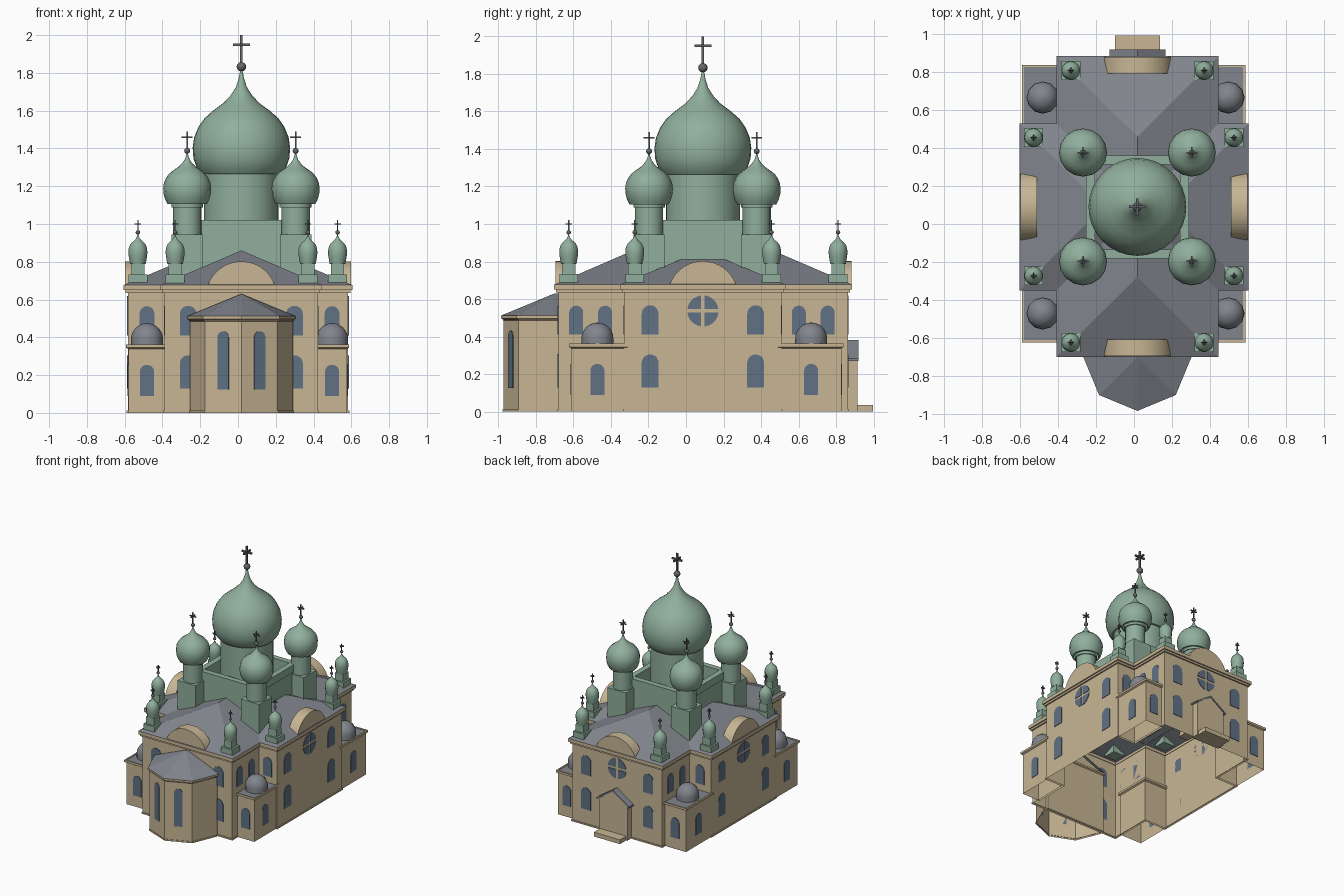
import bpy, bmesh
from math import sin, cos, pi, radians, asin
from mathutils import Vector

if "Cube" in bpy.data.objects:
    bpy.data.objects.remove(bpy.data.objects["Cube"])

CX, CY = 0.018, 0.09          # centre of the plan


def material(name, rgb):
    m = bpy.data.materials.new(name)
    m.use_nodes = True
    m.diffuse_color = (*rgb, 1)
    m.node_tree.nodes["Principled BSDF"].inputs["Base Color"].default_value = (*rgb, 1)
    return m


PLASTER = material("sand plaster", (0.58, 0.47, 0.30))
SLATE = material("grey slate", (0.22, 0.235, 0.265))
COPPER = material("green copper", (0.28, 0.43, 0.335))
GLASS = material("blue glass", (0.115, 0.165, 0.235))
METAL = material("dark metal", (0.13, 0.135, 0.15))


def mesh_object(name, verts, faces, mat, smooth=False, solid=True):
    me = bpy.data.meshes.new(name)
    me.from_pydata([tuple(v) for v in verts], [], faces)
    bm = bmesh.new()
    bm.from_mesh(me)
    if solid:
        bmesh.ops.recalc_face_normals(bm, faces=bm.faces)
    bm.to_mesh(me)
    bm.free()
    me.materials.append(mat)
    if smooth:
        for p in me.polygons:
            p.use_smooth = True
        me.set_sharp_from_angle(angle=radians(35))
    ob = bpy.data.objects.new(name, me)
    bpy.context.collection.objects.link(ob)
    return ob


def strip(rings, n):
    """Quads joining successive rings of n points."""
    return [(r * n + i, r * n + (i + 1) % n, (r + 1) * n + (i + 1) % n, (r + 1) * n + i)
            for r in range(rings - 1) for i in range(n)]


def loft(name, outline, profile, mat):
    """Sweep a profile of (offset, z) round a counter-clockwise outline."""
    pts = [Vector(p) for p in outline]
    n, verts = len(pts), []
    for off, z in profile:
        for i, p in enumerate(pts):
            d1, d2 = (p - pts[i - 1]).normalized(), (pts[(i + 1) % n] - p).normalized()
            n1, n2 = Vector((d1.y, -d1.x)), Vector((d2.y, -d2.x))
            q = p + (n1 + n2) * off / (1 + n1.dot(n2))
            verts.append((q.x, q.y, z))
    return mesh_object(name, verts, strip(len(profile), n), mat, solid=False)


def lathe(name, profile, x, y, mat, seg=16):
    verts = [(x + r * cos(2 * pi * i / seg), y + r * sin(2 * pi * i / seg), z)
             for r, z in profile for i in range(seg)]
    return mesh_object(name, verts, strip(len(profile), seg), mat, smooth=True, solid=False)


def plate(name, shape, x, y, angle, depth, mat):
    """Extrude an upright (u, z) shape outwards in the given direction."""
    a = radians(angle)
    n = len(shape)
    verts = [(x - u * sin(a) + d * cos(a), y + u * cos(a) + d * sin(a), z)
             for d in (0, depth) for u, z in shape]
    faces = strip(2, n) + [tuple(range(n)), tuple(range(n, 2 * n))]
    return mesh_object(name, verts, faces, mat)


def box(name, x, y, hx, hy, z0, z1, mat):
    return loft_box(name, rect(x - hx, x + hx, y - hy, y + hy), z0, z1, mat)


def loft_box(name, outline, z0, z1, mat):
    n = len(outline)
    verts = [(px, py, z) for z in (z0, z1) for px, py in outline]
    return mesh_object(name, verts, strip(2, n) + [tuple(range(n)), tuple(range(n, 2 * n))], mat)


def rect(x0, x1, y0, y1):
    return [(x0, y0), (x1, y0), (x1, y1), (x0, y1)]


def window(x, y, angle, w, z0, z1):
    r = w / 2
    arc = [(r * cos(pi * i / 10), z1 - r + r * sin(pi * i / 10)) for i in range(11)]
    plate("arched_window", [(-r, z0), (r, z0)] + arc, x, y, angle, 0.004, GLASS)


# Cross-shaped walls with cornice, open underneath
AX, BX = (-0.583, 0.583), (-0.388, 0.423)     # long and short arm in x
AY, BY = (-0.68, 0.863), (-0.33, 0.508)       # long and short arm in y
cross_plan = [(BX[0], AY[0]), (BX[1], AY[0]), (BX[1], BY[0]), (AX[1], BY[0]),
              (AX[1], BY[1]), (BX[1], BY[1]), (BX[1], AY[1]), (BX[0], AY[1]),
              (BX[0], BY[1]), (AX[0], BY[1]), (AX[0], BY[0]), (BX[0], BY[0])]
loft("main_walls", cross_plan,
     [(0.006, 0), (0.006, 0.012), (0, 0.012), (0, 0.635), (0.012, 0.635),
      (0.012, 0.65), (0.022, 0.65), (0.022, 0.677)], PLASTER)


# Hipped roofs over both arms
def hip_roof(name, x0, x1, y0, y1, ridge):
    verts = [(px, py, 0.677) for px, py in rect(x0, x1, y0, y1)] + [(*p, 0.86) for p in ridge]
    if x1 - x0 < y1 - y0:
        faces = [(0, 1, 4), (1, 2, 5, 4), (2, 3, 5), (3, 0, 4, 5)]
    else:
        faces = [(0, 1, 5, 4), (1, 2, 5), (2, 3, 4, 5), (3, 0, 4)]
    mesh_object(name, verts, faces, SLATE, solid=False)


hip_roof("long_roof", -0.41, 0.445, -0.702, 0.885, [(CX, -0.28), (CX, 0.46)])
hip_roof("cross_roof", -0.605, 0.605, -0.352, 0.53, [(-0.165, CY), (0.165, CY)])

# Round gables at the four eaves
arc = [(0.187 * cos(radians(t)), 0.615 + 0.187 * sin(radians(t))) for t in range(16, 165, 4)]
for x, y, a in ((CX, -0.61, -90), (CX, 0.795, 90), (-0.513, CY, 180), (0.513, CY, 0)):
    plate("round_gable", arc, x, y, a, 0.086, PLASTER)

# Low corner chapels with little domes
for sx in (-1, 1):
    for y0, y1, dy in ((-0.612, -0.32, -0.472), (0.498, 0.828, 0.667)):
        x0, x1 = (-0.58, BX[0] + 0.01) if sx < 0 else (BX[1] - 0.01, 0.576)
        plan = rect(x0, x1, y0, y1)
        loft("chapel_walls", plan,
             [(0, 0), (0, 0.338), (0.012, 0.345), (0.012, 0.362), (0, 0.362), (0, 0.35)], PLASTER)
        loft_box("chapel_roof", plan, 0.35, 0.357, SLATE)
        dx = -0.482 if sx < 0 else 0.498
        dome = [(0.085, 0.355)] + [(0.085 * cos(pi * i / 12), 0.39 + 0.085 * sin(pi * i / 12))
                                   for i in range(7)]
        lathe("chapel_dome", dome, dx, dy, SLATE, 12)
        end, arm = ((y0, BY[0]) if dy < 0 else (y1, BY[1]))
        face = -90 if dy < 0 else 90
        window(dx, end, face, 0.075, 0.09, 0.255)
        window(x0 if sx < 0 else x1, dy, 180 if sx < 0 else 0, 0.075, 0.09, 0.255)
        window(dx, arm, face, 0.078, 0.41, 0.565)
        for wy in ((-0.585, -0.431) if dy < 0 else (0.601, 0.755)):
            window(BX[0] if sx < 0 else BX[1], wy, 180 if sx < 0 else 0, 0.075, 0.41, 0.565)

# Arched windows on the four main fronts
for s in (-0.281, 0.281):
    for z0, z1 in ((0.128, 0.305), (0.41, 0.567)):
        window(CX + s, AY[0], -90, 0.09, z0, z1)
        window(CX + s, AY[1], 90, 0.09, z0, z1)
        window(AX[0], CY + s, 180, 0.09, z0, z1)
        window(AX[1], CY + s, 0, 0.09, z0, z1)

# Rose windows in four quarters
g, r = 0.009, 0.083
lo = asin(g / r)
sector = [(g, g)] + [(r * cos(t), r * sin(t))
                     for t in (lo + (pi / 2 - 2 * lo) * i / 8 for i in range(9))]
for x, y, a in ((CX, AY[1], 90), (AX[0], CY, 180), (AX[1], CY, 0)):
    for su in (-1, 1):
        for sz in (-1, 1):
            plate("rose_window", [(su * u, 0.537 + sz * z) for u, z in sector], x, y, a, 0.004, GLASS)

# Half-octagon apse at the front
AP = -0.7


def half_octagon(rad):
    ring = [(CX + rad * cos(pi + i * pi / 4), AP + rad * sin(pi + i * pi / 4)) for i in range(5)]
    return ring + [(CX + rad, AP + 0.04), (CX - rad, AP + 0.04)]


loft("apse_walls", half_octagon(0.272),
     [(0.004, 0), (0.004, 0.012), (0, 0.012), (0, 0.485), (0.007, 0.492)], PLASTER)
loft("apse_eave", half_octagon(0.286), [(-0.015, 0.492), (0, 0.497), (0, 0.512)], PLASTER)
eave = half_octagon(0.286)
mesh_object("apse_roof", [(*p, 0.512) for p in eave] + [(CX, AP, 0.63), (CX, AP + 0.04, 0.63)],
            [(i, i + 1, 7) for i in range(4)] + [(4, 5, 8, 7), (6, 0, 7, 8)], SLATE, solid=False)
for a in (-112.5, -67.5):
    d = 0.272 * cos(pi / 8)
    window(CX + d * cos(radians(a)), AP + d * sin(radians(a)), a, 0.064, 0.125, 0.432)

# Gabled porch and step at the back
plate("porch", [(-0.128, 0), (0.128, 0), (0.128, 0.28), (0, 0.37), (-0.128, 0.28)],
      CX, 0.85, 90, 0.065, PLASTER)
plate("porch_roof", [(-0.147, 0.27), (0, 0.367), (0.147, 0.27), (0.147, 0.283), (0, 0.381),
                     (-0.147, 0.283)], CX, 0.85, 90, 0.07, SLATE)
box("porch_step", CX, 0.95, 0.118, 0.045, 0, 0.035, PLASTER)


# Onion dome topped by a ball and a four-way cross
ONION = [(0, 0.72), (0, 0.82), (0.06, 0.92), (0.15, 0.985), (0.25, 1), (0.35, 0.97), (0.45, 0.88),
         (0.53, 0.76), (0.6, 0.59), (0.68, 0.36), (0.75, 0.22), (0.83, 0.11), (0.92, 0.05), (1, 0.02)]


def onion(x, y, rad, z0, z1, warp, seg, top, arm, thick):
    lathe("onion_dome", [(rad * q, z0 + (z1 - z0) * t ** warp) for t, q in ONION], x, y, COPPER, seg)
    b = thick * 1.9
    lathe("cross_ball", [(b * sin(pi * i / 8) + 0.0005, z1 + b * 0.5 - b * cos(pi * i / 8))
                         for i in range(9)], x, y, METAL, 12)
    t = thick / 2
    bar = z1 + (top - z1) * 0.72
    box("cross_post", x, y, t, t, z1, top, METAL)
    box("cross_arm", x, y, arm, t, bar - t, bar + t, METAL)
    box("cross_arm", x, y, t, arm, bar - t, bar + t, METAL)


# Central tower inside a square parapet
loft("parapet", rect(CX - 0.265, CX + 0.265, CY - 0.265, CY + 0.265),
     [(0, 0.72), (0, 0.96), (0.006, 0.96), (0.006, 1.02), (-0.04, 1.02), (-0.04, 0.75)], COPPER)
lathe("central_drum", [(0.197, 0.78), (0.197, 1.265)], CX, CY, COPPER, 32)
onion(CX, CY, 0.258, 1.265, 1.82, 1, 32, 2.0, 0.045, 0.013)

# Four corner towers
for sx in (-1, 1):
    for sy in (-1, 1):
        x, y = CX + sx * 0.287, CY + sy * 0.287
        loft_box("tower_base", rect(x - 0.083, x + 0.083, y - 0.083, y + 0.083), 0.68, 0.945, COPPER)
        lathe("tower_drum", [(0.075, 0.94), (0.075, 1.088), (0.084, 1.088), (0.084, 1.108),
                             (0.07, 1.108)], x, y, COPPER, 16)
        onion(x, y, 0.127, 1.105, 1.38, 0.85, 16, 1.49, 0.029, 0.008)

# Small onion finials at the eave corners
for x, y in [(u, v) for u in (-0.333, 0.37) for v in (-0.625, 0.81)] + \
            [(u, v) for u in (-0.53, 0.527) for v in (-0.273, 0.456)]:
    box("finial_base", x, y, 0.05, 0.05, 0.67, 0.733, COPPER)
    box("finial_pedestal", x, y, 0.035, 0.035, 0.733, 0.79, COPPER)
    onion(x, y, 0.05, 0.787, 0.95, 0.65, 12, 1.02, 0.017, 0.006)
